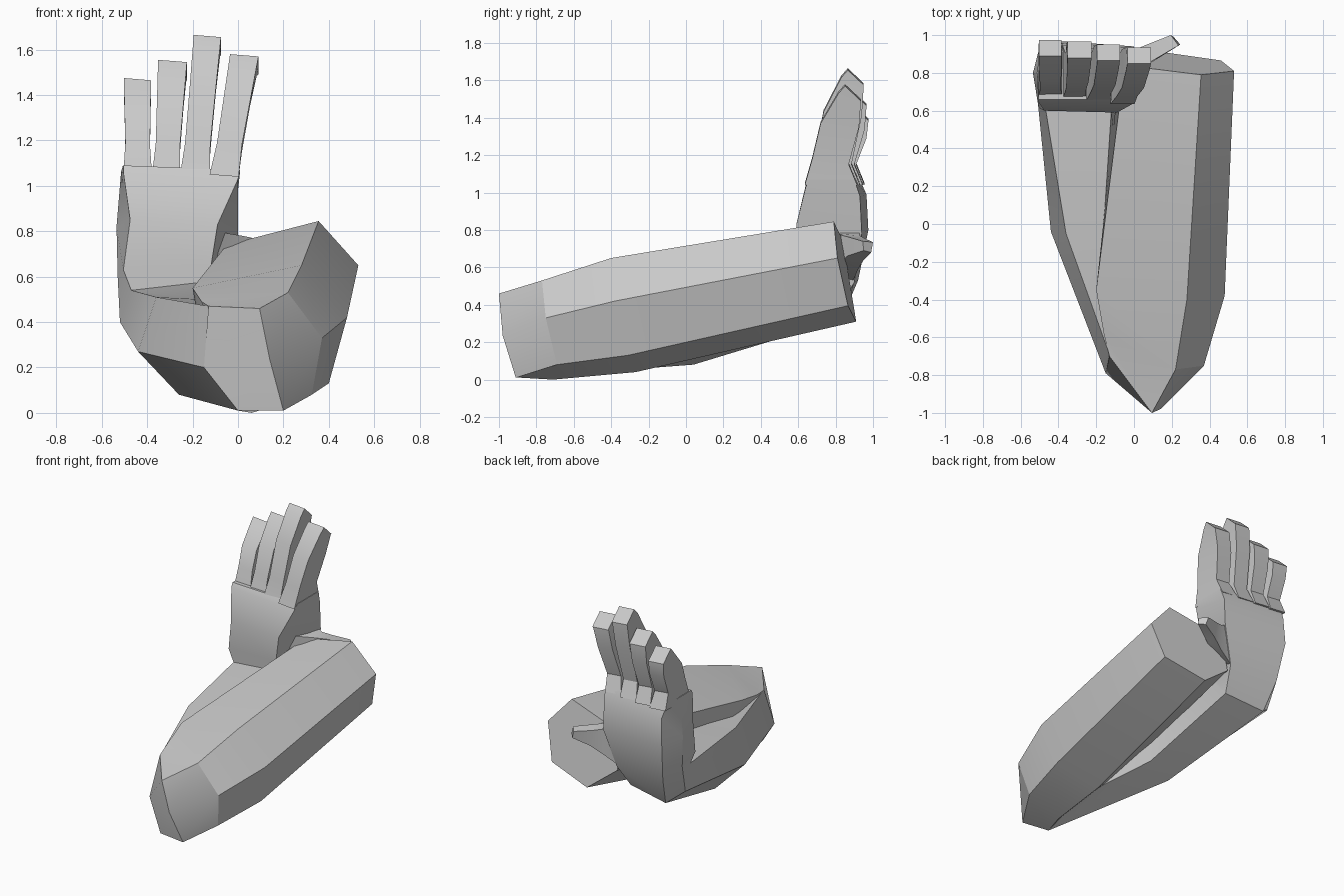
import bpy, bmesh, math

skin = bpy.data.materials.new("light grey")
skin.diffuse_color = (0.6, 0.6, 0.6, 1)


def loft(name, rings, start_faces=None, end_faces=None):
    """Skin a list of equal-length point rings; caps may be split by index lists."""
    bm = bmesh.new()
    vs = [[bm.verts.new(p) for p in ring] for ring in rings]
    n = len(rings[0])
    for a, b in zip(vs, vs[1:]):
        for i in range(n):
            j = (i + 1) % n
            bm.faces.new((a[i], a[j], b[j], b[i]))
    for ring, split in ((vs[0], start_faces), (vs[-1], end_faces)):
        for idx in split or [range(n)]:
            bm.faces.new([ring[i] for i in idx])
    bmesh.ops.recalc_face_normals(bm, faces=bm.faces)
    me = bpy.data.meshes.new(name)
    bm.to_mesh(me)
    bm.free()
    me.materials.append(skin)
    ob = bpy.data.objects.new(name, me)
    bpy.context.collection.objects.link(ob)
    bpy.ops.object.select_all(action='DESELECT')
    ob.select_set(True)
    bpy.context.view_layer.objects.active = ob
    bpy.ops.object.shade_smooth_by_angle(angle=math.radians(25))
    return ob


# Upper arm: six-sided, from the shoulder cut at the back to the elbow tip
loft("upper_arm", [
    [(.355, .79, .845), (.53, .81, .65), (.46, .866, .395),
     (.15, .91, .31), (-.07, .88, .48), (-.05, .84, .74)],
    [(.28, -.40, .65), (.48, -.38, .42), (.40, -.31, .13),
     (.08, -.27, .04), (-.15, -.33, .25), (-.20, -.35, .55)],
    [(.22, -.77, .53), (.37, -.75, .33), (.325, -.69, .08),
     (.06, -.71, .0), (-.13, -.65, .2), (-.16, -.58, .49)],
    [(.095, -1, .46), (.14, -.98, .235), (.20, -.91, .01),
     (0, -.88, .01), (-.15, -.79, .20), (-.13, -.70, .47)],
], end_faces=[(0, 1, 4, 5), (1, 2, 3, 4)])

# Forearm bending up into the palm: five-sided
# order: front/top, outer, back/bottom, inner back, inner front
loft("forearm_and_palm", [
    [(-.13, -.69, .47), (-.15, -.79, .20), (0, -.88, .01), (.05, -.5, .08), (0, -.5, .4)],
    [(-.36, -.05, .51), (-.44, -.04, .27), (-.26, .04, .08), (-.06, .1, .13), (-.16, 0, .5)],
    [(-.47, .62, .54), (-.52, .75, .40), (-.42, .83, .32), (-.12, .80, .36), (-.12, .60, .58)],
    [(-.505, .615, .63), (-.53, .80, .60), (-.46, .92, .53), (-.08, .90, .52), (-.12, .60, .64)],
    [(-.475, .60, .85), (-.535, .80, .82), (-.49, .975, .80), (0, .94, .78), (-.09, .59, .83)],
    [(-.505, .645, 1.06), (-.515, .80, 1.06), (-.48, .965, .99), (.0, .93, .98), (.0, .64, 1.03)],
    [(-.505, .66, 1.09), (-.507, .78, 1.09), (-.495, .925, 1.08), (.01, .90, 1.07), (.01, .66, 1.07)],
])

# Fingers: base x-range, tip x-range, fold height, tip height, back shift
fingers = [
    ("little_finger", -.505, -.378, -.503, -.383, 1.32, 1.475, .025),
    ("ring_finger", -.378, -.255, -.352, -.225, 1.365, 1.555, .015),
    ("middle_finger", -.255, -.125, -.195, -.075, 1.44, 1.665, 0),
    ("index_finger", -.125, .003, -.035, .09, 1.38, 1.58, -.015),
]
for name, b0, b1, t0, t1, fold, top, dy in fingers:
    rings = []
    for z_front, z_back, front, back in [
            (1.05, 1.05, .65, .93), (1.19, 1.16, .69, .885),
            (fold, fold - .02, .735, .94), (top - .04, top - .085, .83, .95),
            (top, top - .08, .865, .95)]:
        t = (z_front - 1.05) / (top - 1.05)
        pinch = .012 * min(1, t * 4) * (1 - t)
        x0, x1 = b0 + (t0 - b0) * t + pinch, b1 + (t1 - b1) * t - pinch
        rings.append([(x0, front + dy, z_front), (x1, front + dy, z_front - .01),
                      (x1, back + dy, z_back - .01), (x0, back + dy, z_back)])
    loft(name, rings)

# Thumb: tapering sideways from the palm behind the upper arm
loft("thumb", [
    [(-.14, .66, .62), (-.10, .70, .80), (-.06, .92, .82), (-.10, .89, .52)],
    [(.02, .82, .62), (.02, .80, .78), (.02, .93, .77), (.02, .92, .59)],
    [(.10, .86, .66), (.09, .86, .765), (.08, .955, .755), (.10, .95, .64)],
    [(.245, .95, .69), (.235, .945, .74), (.195, 1.0, .735), (.21, .99, .68)],
])
